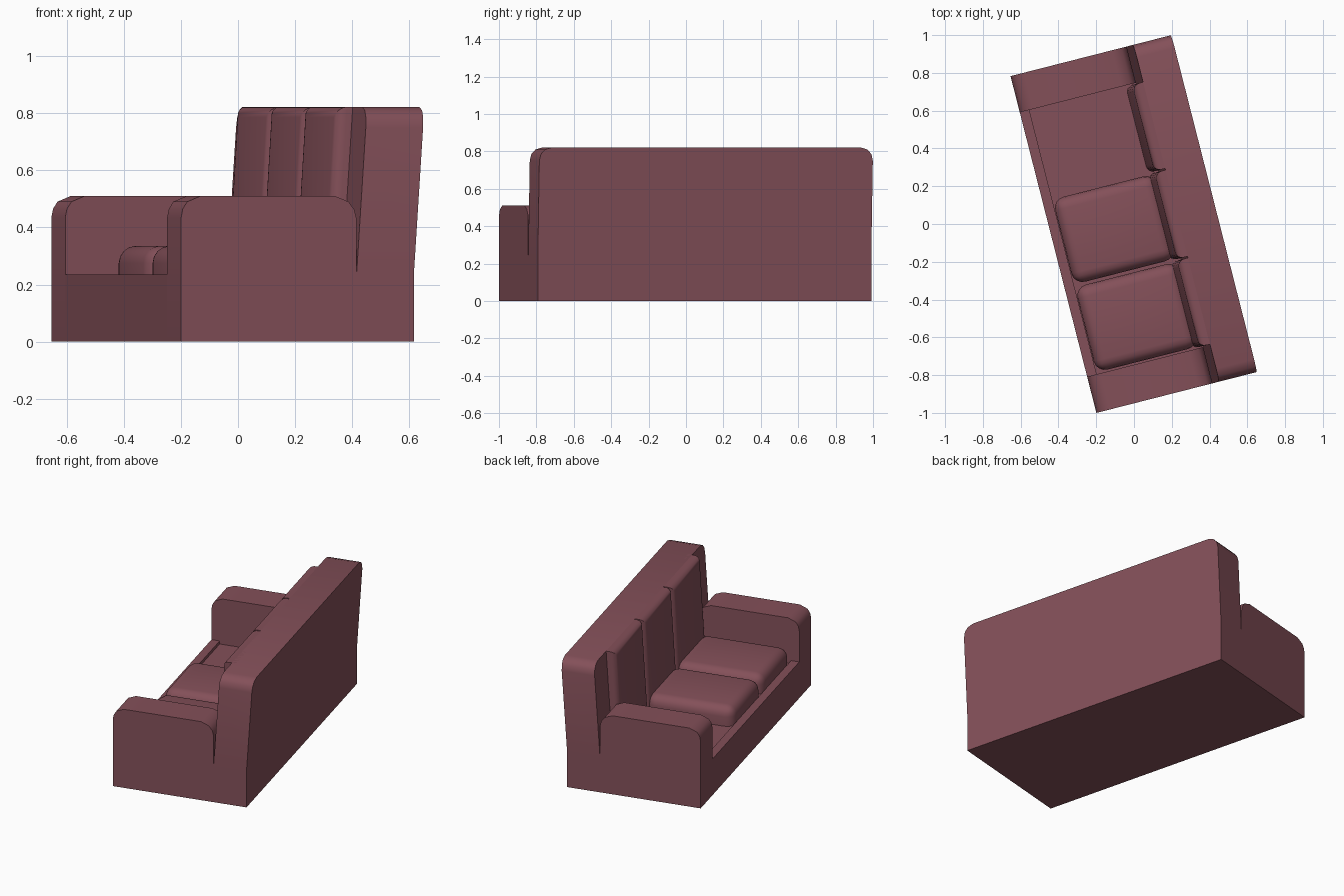
import bpy, bmesh, math

cube = bpy.data.objects.get("Cube")
if cube:
    bpy.data.objects.remove(cube)

TURN = math.radians(14.3)   # the sofa stands turned on the floor
HALF = 0.92                 # half length (local y); local x runs front to back
ARM_IN = 0.722              # inner side of the arms
LEAN = 0.065                # backward lean of the backrest
SEAT = 0.235

fabric = bpy.data.materials.new("dusty rose fabric")
fabric.use_nodes = True
colour = (0.23, 0.08, 0.10, 1)
fabric.diffuse_color = colour
bsdf = next(n for n in fabric.node_tree.nodes if n.type == 'BSDF_PRINCIPLED')
bsdf.inputs["Base Color"].default_value = colour


def finish(name, bm):
    bmesh.ops.recalc_face_normals(bm, faces=bm.faces)
    mesh = bpy.data.meshes.new(name)
    bm.to_mesh(mesh)
    bm.free()
    mesh.materials.append(fabric)
    obj = bpy.data.objects.new(name, mesh)
    obj.rotation_euler.z = TURN
    bpy.context.collection.objects.link(obj)
    bpy.ops.object.select_all(action='DESELECT')
    obj.select_set(True)
    bpy.context.view_layer.objects.active = obj
    bpy.ops.object.shade_smooth_by_angle(angle=math.radians(40))
    return obj


def loft(name, ring_a, ring_b):
    """Solid between two matching rings of points."""
    bm = bmesh.new()
    a = [bm.verts.new(p) for p in ring_a]
    b = [bm.verts.new(p) for p in ring_b]
    bm.faces.new(a)
    bm.faces.new(b)
    for i in range(len(a)):
        j = (i + 1) % len(a)
        bm.faces.new((a[i], a[j], b[j], b[i]))
    return finish(name, bm)


def extrude_y(name, profile, y0, y1):
    return loft(name, [(x, y0, z) for x, z in profile], [(x, y1, z) for x, z in profile])


def lean(z):
    return LEAN * max(0, z - SEAT)


def cushion(name, x, y, z, radius, edge_rule, leaning=False):
    """Box with rounded edges picked by a rule on the edge's middle."""
    bm = bmesh.new()
    bmesh.ops.create_cube(bm, size=1)
    for v in bm.verts:
        v.co = [lo + (c + 0.5) * (hi - lo) for c, (lo, hi) in zip(v.co, (x, y, z))]
    edges = [e for e in bm.edges if edge_rule((e.verts[0].co + e.verts[1].co) / 2)]
    bmesh.ops.bevel(bm, geom=edges, offset=radius, segments=4, profile=0.5, affect='EDGES')
    if leaning:
        for v in bm.verts:
            v.co.x += lean(v.co.z)
    return finish(name, bm)


# Seat base with a low front lip
extrude_y("seat_base", [(-0.44, 0), (0.2, 0), (0.2, 0.215), (-0.388, 0.215),
                        (-0.388, SEAT), (-0.44, SEAT)], -ARM_IN, ARM_IN)

# Arms, rounded at front and back
arm = [(-0.44, 0), (0.194, 0), (0.194, 0.43), (0.186, 0.462), (0.165, 0.49), (0.115, 0.51),
       (-0.37, 0.51), (-0.418, 0.49), (-0.434, 0.465), (-0.44, 0.435)]
for side, s in (("left", 1), ("right", -1)):
    extrude_y(side + "_arm", arm, s * ARM_IN, s * HALF)

# Backrest slab, rounded at its upper corners and leaning back
half = [(HALF, 0), (HALF, SEAT), (HALF, 0.75), (0.912, 0.785), (0.89, 0.81), (0.85, 0.822)]
outline = half + [(-y, z) for y, z in reversed(half)]
loft("backrest", [(0.194 + lean(z), y, z) for y, z in outline],
     [(0.401 + lean(z), y, z) for y, z in outline])

# Three back cushions and two seat cushions; the left seat place is bare
for i, place in enumerate(("right", "middle", "left")):
    y0 = -0.72 + 0.48 * i
    cushion(place + "_back_cushion", (0.137, 0.22), (y0 + 0.004, y0 + 0.476), (0.2, 0.822),
            0.036, lambda m: m.x < 0.15 and m.z > 0.21, leaning=True)
    if place != "left":
        cushion(place + "_seat_cushion", (-0.386, 0.17), (y0 + 0.008, y0 + 0.472),
                (0.19, 0.335), 0.06, lambda m: m.z > 0.2)
